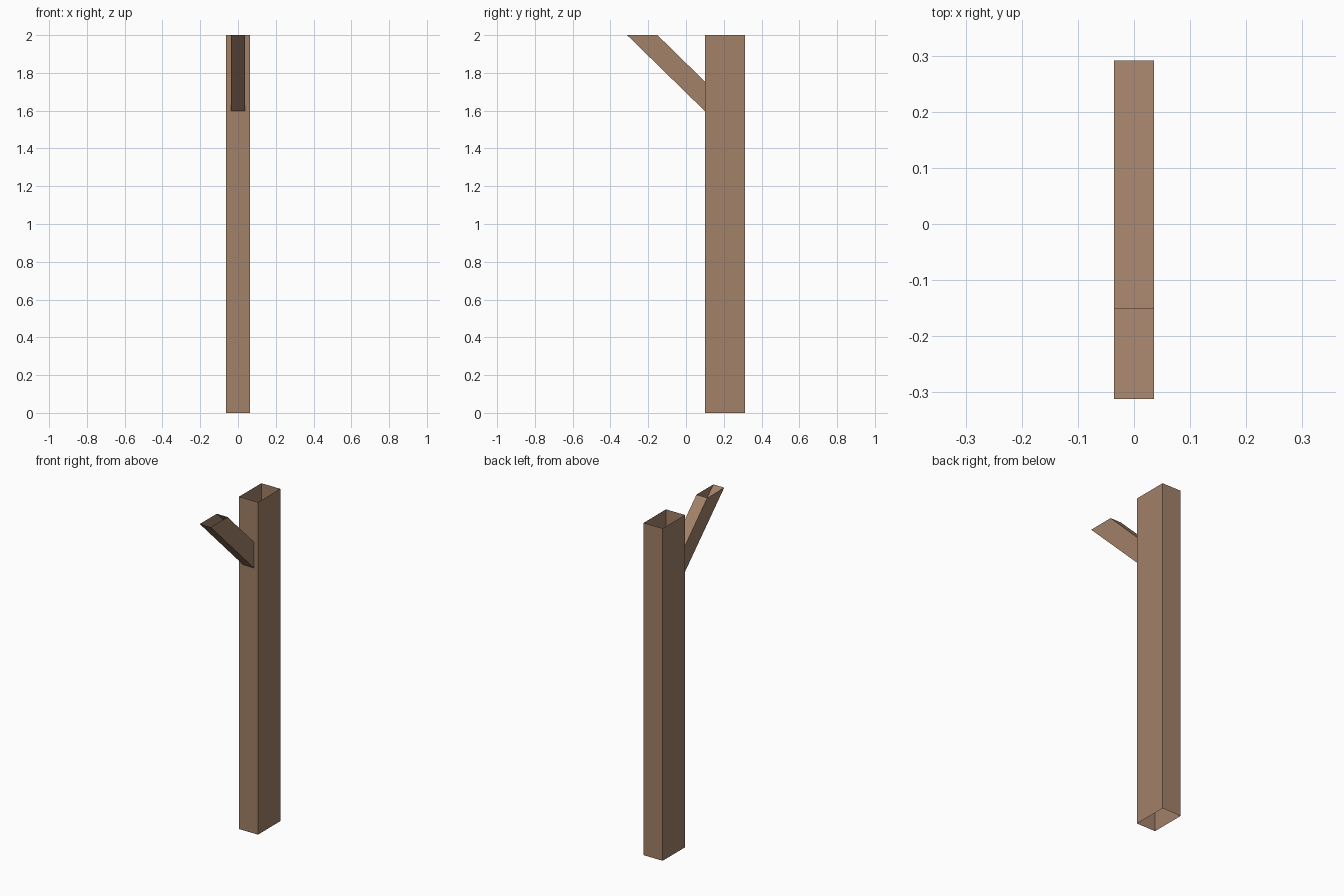
import bpy

if "Cube" in bpy.data.objects:
    bpy.data.objects.remove(bpy.data.objects["Cube"])

wood = bpy.data.materials.new("wood")
wood.diffuse_color = (0.36, 0.22, 0.14, 1)
wood.use_nodes = True
wood.node_tree.nodes["Principled BSDF"].inputs["Base Color"].default_value = wood.diffuse_color


def open_tube(name, half_width, start, end):
    """Four-sided tube without caps; start/end are the (y, z) front and back edges of each end."""
    verts = []
    for front, back in (start, end):
        verts += [(-half_width, *front), (half_width, *front),
                  (half_width, *back), (-half_width, *back)]
    faces = [(i, (i + 1) % 4, (i + 1) % 4 + 4, i + 4) for i in range(4)]
    mesh = bpy.data.meshes.new(name)
    mesh.from_pydata(verts, [], faces)
    mesh.materials.append(wood)
    obj = bpy.data.objects.new(name, mesh)
    bpy.context.collection.objects.link(obj)
    return obj


# Upright post, open at top and bottom
open_tube("post", 0.063, ((0.10, 0), (0.312, 0)), ((0.10, 2), (0.312, 2)))

# Diagonal brace, cut level at the top and running on inside the post
open_tube("brace", 0.036, ((0.21, 1.49), (0.291, 1.567)), ((-0.312, 2), (-0.151, 2)))
